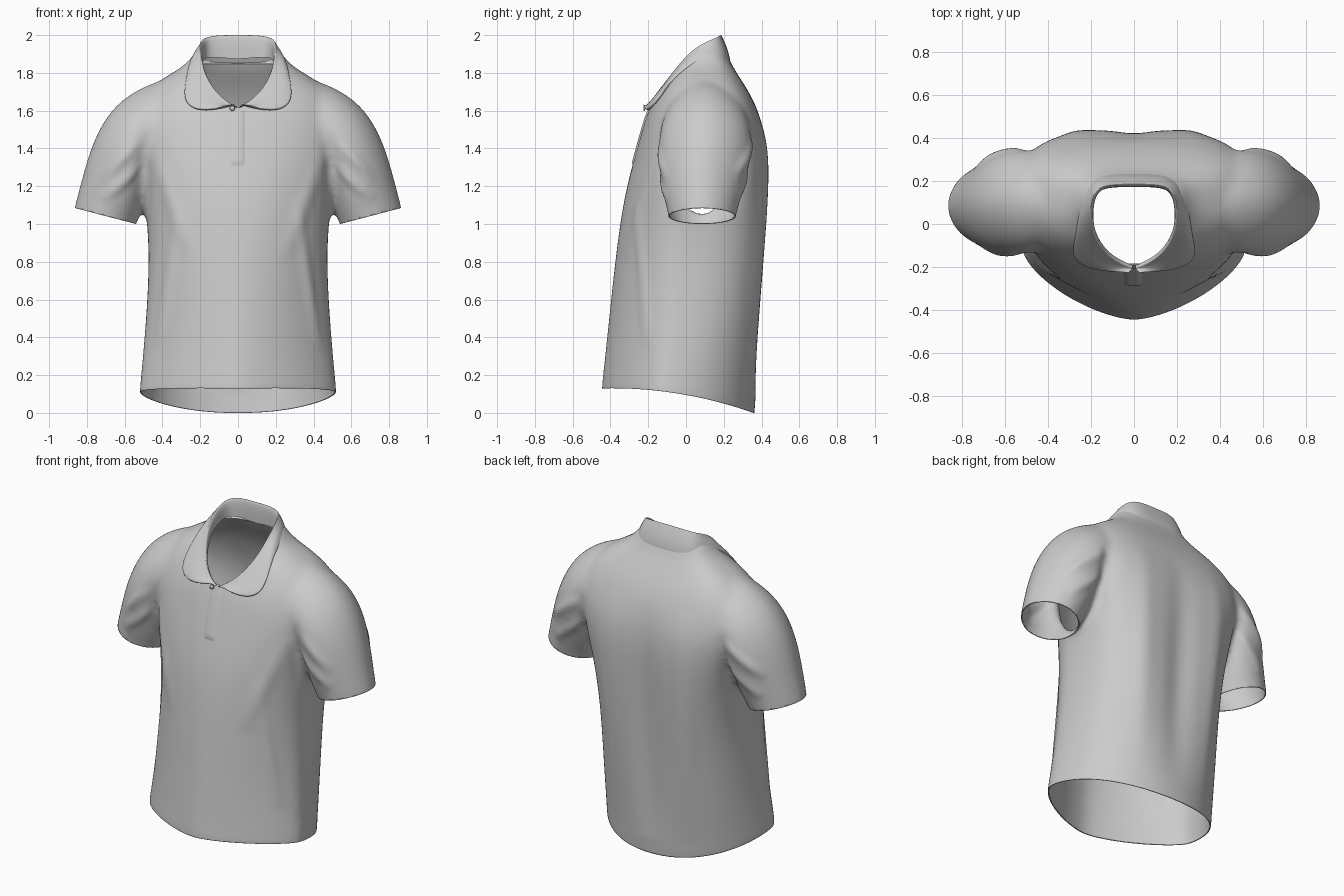
import bpy, bmesh, math
from mathutils import Vector
from mathutils import Matrix
from mathutils.bvhtree import BVHTree

if "Cube" in bpy.data.objects:
    bpy.data.objects.remove(bpy.data.objects["Cube"])


def make(name, bm):
    bmesh.ops.recalc_face_normals(bm, faces=bm.faces[:])
    me = bpy.data.meshes.new(name)
    bm.to_mesh(me)
    bm.free()
    me.shade_smooth()
    ob = bpy.data.objects.new(name, me)
    bpy.context.collection.objects.link(ob)
    return ob


def skin(name, rows, closed):
    """Skin rows of points; closed rows become a capped tube."""
    bm = bmesh.new()
    vs = [[bm.verts.new(p) for p in row] for row in rows]
    n = len(rows[0])
    for a, b in zip(vs, vs[1:]):
        for i in range(n if closed else n - 1):
            j = (i + 1) % n
            bm.faces.new((a[i], a[j], b[j], b[i]))
    if closed:
        bm.faces.new(vs[0])
        bm.faces.new(vs[-1])
    return make(name, bm)


def mod(ob, kind, **kw):
    m = ob.modifiers.new(kind.title(), kind)
    for k, v in kw.items():
        setattr(m, k, v)


def spow(v, e):
    return math.copysign(abs(v) ** e, v)


# Torso cross-sections: z, half width, front y, back y, y of widest point
SECTIONS = [(-.15, .53, -.455, .36, -.12), (0, .525, -.45, .363, -.12), (.4, .495, -.42, .39, -.08),
            (.8, .467, -.377, .42, -.03), (1.1, .487, -.337, .437, .02), (1.3, .535, -.288, .443, .05),
            (1.45, .575, -.247, .43, .07), (1.58, .565, -.21, .39, .09), (1.68, .51, -.165, .345, .1),
            (1.76, .42, -.12, .295, .1), (1.82, .31, -.07, .255, .1), (1.88, .24, -.03, .225, .09),
            (1.97, .205, 0, .195, .09)]
rows = []
for z, w, f, b, c in SECTIONS:
    row = []
    n_front = min(2.2, 1.5 + .5 * max(z, 0) ** 2)
    n_back = 2.1 + 1.1 * min(1, max(z, 0) / 1.2)
    for i in range(48):
        t = 2 * math.pi * i / 48
        s, co = math.sin(t), math.cos(t)
        e = 2 / (n_back if s > 0 else n_front)
        row.append((w * spow(co, e), c + ((b - c) if s > 0 else (c - f)) * spow(s, e), z))
    rows.append(row)
body = skin("shirt_body", rows, True)
mod(body, 'SUBSURF', levels=2)

# Sleeves: upper x,z, lower x,z, front y, back y of each ring
RINGS = [(.24, 1.8, .28, 1.42, -.04, .24), (.45, 1.76, .4, 1.32, -.13, .34),
         (.655, 1.645, .46, 1.21, -.15, .355), (.768, 1.45, .49, 1.13, -.14, .33),
         (.825, 1.25, .515, 1.05, -.12, .295), (.867, 1.09, .54, 1.0, -.093, .263),
         (.89, .99, .565, .9, -.085, .255)]
helpers = []
for side in (-1, 1):
    rows = []
    for ux, uz, lx, lz, f, b in RINGS:
        row = []
        for i in range(32):
            c, s = math.cos(math.pi * i / 16), math.sin(math.pi * i / 16)
            e = 2 / 1.8 if c > 0 else 1
            c, s = spow(c, e), spow(s, e)
            row.append((side * ((ux + lx) / 2 + (ux - lx) / 2 * c), (f + b) / 2 + (b - f) / 2 * s,
                        (uz + lz) / 2 + (uz - lz) / 2 * c))
        rows.append(row)
    sleeve = skin("sleeve_form", rows, True)
    mod(sleeve, 'SUBSURF', levels=2)
    mod(body, 'BOOLEAN', object=sleeve, operation='UNION', solver='EXACT')
    helpers.append(sleeve)

# Blend torso and sleeves, then cut the neck hole
mod(body, 'REMESH', mode='VOXEL', voxel_size=.015)
mod(body, 'SMOOTH', factor=.5, iterations=22)
NX, NY = .2, .19


def neck_power(y):
    return 3.5 if y > 0 else 2


rows = []
for z in (1.35, 2.3):
    row = []
    for i in range(64):
        c, s = math.cos(math.pi * i / 32), math.sin(math.pi * i / 32)
        e = 2 / neck_power(s)
        row.append((NX * spow(c, e), NY * spow(s, e), z))
    rows.append(row)
cutter = skin("neck_cutter", rows, True)
mod(body, 'BOOLEAN', object=cutter, operation='DIFFERENCE', solver='EXACT')
helpers.append(cutter)
for h in helpers:
    h.hide_render = True

bm = bmesh.new()
evaluated = body.evaluated_get(bpy.context.evaluated_depsgraph_get())
bm.from_mesh(evaluated.to_mesh())
evaluated.to_mesh_clear()
body.modifiers.clear()
for h in helpers:
    bpy.data.objects.remove(h)


def inside_neck(p):
    n = neck_power(p.y)
    return p.z > 1.25 and abs(p.x / NX) ** n + abs(p.y / NY) ** n < 1.0001


bmesh.ops.delete(bm, geom=[f for f in bm.faces if inside_neck(f.calc_center_median())], context='FACES')

# Open the cuffs and the bottom hem
for side in (-1, 1):
    vs = {v for v in bm.verts if side * v.co.x > .505 and .8 < v.co.z < 1.25}
    es = [e for e in bm.edges if all(v in vs for v in e.verts)]
    fs = [f for f in bm.faces if all(v in vs for v in f.verts)]
    bmesh.ops.bisect_plane(bm, geom=list(vs) + es + fs, plane_co=(side * .54, 0, 1.0),
                           plane_no=(side * .253, 0, -.967), clear_outer=True)
bmesh.ops.bisect_plane(bm, geom=bm.verts[:] + bm.edges[:] + bm.faces[:], plane_co=(0, 0, 0),
                       plane_no=(0, 0, -1), clear_outer=True)

# Cloth folds (mirrored): start, end, width, height
FOLDS = [((0, .42, 1.6), (0, .4, .1), .1, -.028), ((.27, .42, 1.6), (.25, .38, .1), .07, .014),
         ((.46, -.15, 1.4), (.25, -.34, .8), .05, .01), ((.32, -.28, 1.15), (.45, -.22, .3), .04, .014),
         ((.5, -.17, 1.5), (.49, -.08, 1.05), .04, -.012), ((.5, .34, 1.5), (.49, .25, 1.05), .04, -.012),
         ((.5, -.17, 1.46), (.74, -.12, 1.22), .03, .013), ((.5, -.14, 1.32), (.72, -.1, 1.12), .028, .012),
         ((.5, .35, 1.46), (.76, .28, 1.25), .03, .016), ((.5, .32, 1.32), (.72, .27, 1.13), .028, .014)]
folds = [(Vector(a), Vector(b), w, h) for a, b, w, h in FOLDS]
bm.normal_update()
offsets = []
for v in bm.verts:
    p = Vector((abs(v.co.x), v.co.y, v.co.z))
    d = 0
    for a, b, w, h in folds:
        t = min(1, max(0, (p - a).dot(b - a) / (b - a).length_squared))
        q = (p - a.lerp(b, t)).length / w
        if q < 3:
            d += h * math.exp(-q * q) * (1 - (2 * t - 1) ** 2)
    offsets.append(v.normal * d)
for v, o in zip(bm.verts, offsets):
    v.co += o
    y = v.co.y
    v.co.z += (.095 - .181 * y - .231 * y * y) * max(0, 1 - v.co.z / .6) ** 2
tree = BVHTree.FromBMesh(bm)
bm.to_mesh(body.data)
bm.free()
body.data.shade_smooth()
mod(body, 'SOLIDIFY', thickness=.006, offset=-1)

# Folded collar: rim x,y,z, outer edge x,y,z, from back centre to front
KEYS = [(0, .185, 2.0, 0, .234, 1.85), (.11, .185, 2.0, .13, .232, 1.85),
        (.185, .165, 1.987, .215, .2, 1.85), (.205, .07, 1.95, .255, .07, 1.865),
        (.203, -.01, 1.88, .268, -.04, 1.8), (.175, -.085, 1.785, .29, -.12, 1.7),
        (.12, -.15, 1.70, .278, -.178, 1.63), (.06, -.185, 1.65, .2, -.212, 1.6),
        (.03, -.197, 1.632, .1, -.22, 1.612), (.008, -.203, 1.622, .03, -.222, 1.63)]
rows = []
for i, k in enumerate(KEYS):
    rim, edge = Vector(k[:3]), Vector(k[3:])
    out = Vector((rim.x, rim.y, 0)).normalized()
    up = Vector((0, 0, 1))
    drop = max(.02, .13 - .013 * i)
    rows.append([rim - out * .014 - up * drop, rim - out * .015 - up * drop * .5,
                 rim - out * .01 - up * .008, rim + up * .004, rim + out * .006 - up * .008,
                 rim.lerp(edge, .5) + out * .01 + up * .008, rim.lerp(edge, .92) + out * .006 + up * .005,
                 edge, edge - out * .012 - up * .004])
collar = skin("collar", rows, False)
mod(collar, 'MIRROR', use_clip=True, merge_threshold=.002)
mod(collar, 'SUBSURF', levels=2, render_levels=2)


# Placket laid on the chest
def chest(x, z, gap):
    hit = tree.ray_cast(Vector((x, -1, z)), Vector((0, 1, 0)))[0]
    return Vector((x, (hit.y if hit else -.2) - gap, z))


rows = [[chest(-.045 + .08 * i / 6, 1.6 - .29 * j / 16, .007 if 0 < i < 6 and j < 16 else 0)
         for i in range(7)] for j in range(17)]
skin("placket", rows, False)

# Collar button
bm = bmesh.new()
bmesh.ops.create_cone(bm, cap_ends=True, segments=20, radius1=.014, radius2=.012, depth=.008,
                      matrix=Matrix.Translation((-.03, -.22, 1.612)) @ Matrix.Rotation(math.pi / 2, 4, 'X'))
make("button", bm)
